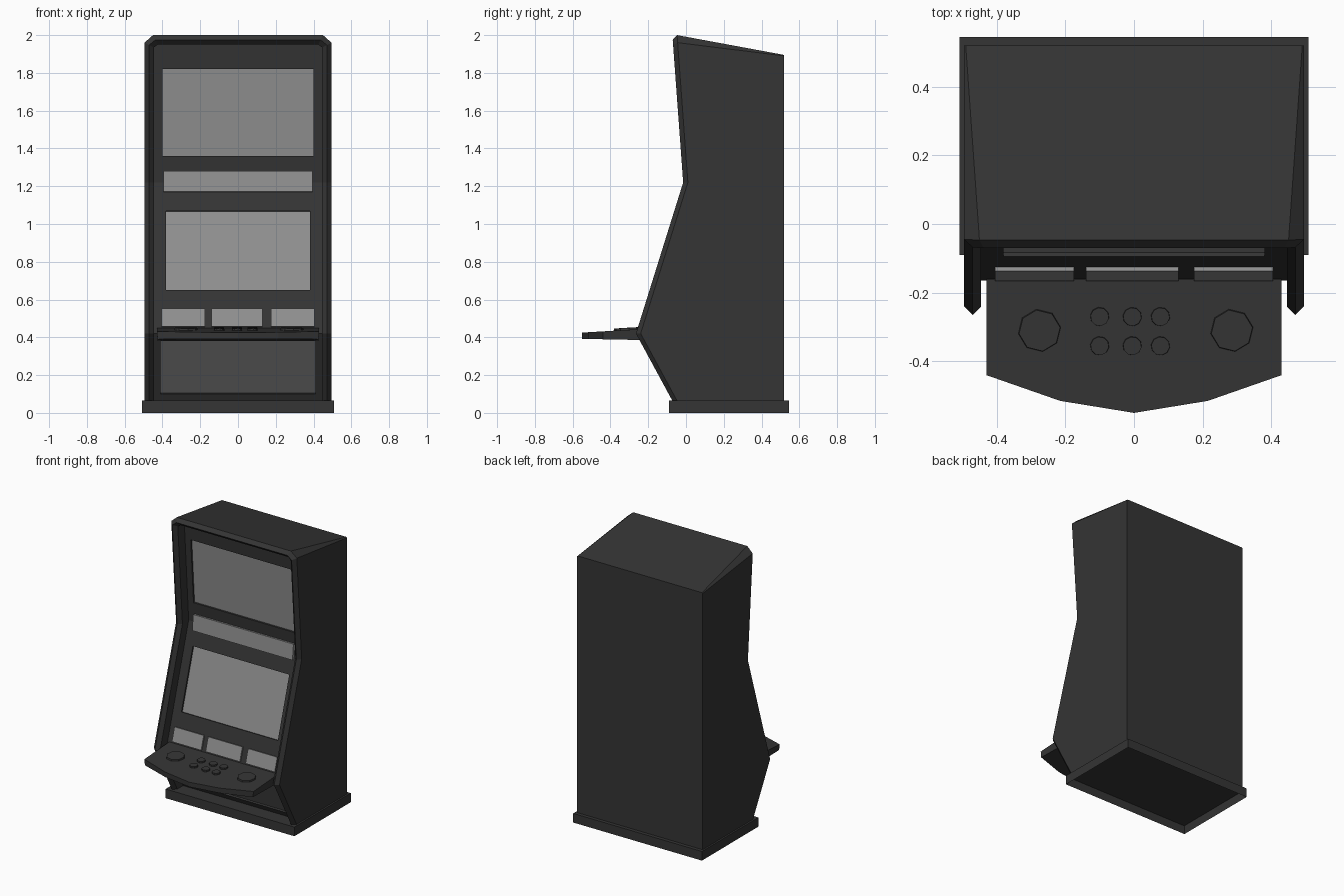
import bpy, bmesh, math
from mathutils import Vector

if "Cube" in bpy.data.objects:
    bpy.data.objects.remove(bpy.data.objects["Cube"])

def material(name, v):
    m = bpy.data.materials.new(name)
    m.diffuse_color = (v, v, v, 1)
    m.use_nodes = True
    m.node_tree.nodes["Principled BSDF"].inputs["Base Color"].default_value = m.diffuse_color
    return m

DARK = material("dark_shell", 0.035)
GLASS = material("screen_grey", 0.28)
SMOKE = material("lower_panel_grey", 0.13)

def finish(name, bm, mat):
    bmesh.ops.recalc_face_normals(bm, faces=bm.faces)
    me = bpy.data.meshes.new(name)
    bm.to_mesh(me)
    bm.free()
    ob = bpy.data.objects.new(name, me)
    bpy.context.collection.objects.link(ob)
    me.materials.append(mat)
    return ob

def interp(pts, z):
    for (y0, z0), (y1, z1) in zip(pts, pts[1:]):
        if z <= z1 or (y1, z1) == pts[-1]:
            return y0 + (y1 - y0) * (z - z0) / (z1 - z0)

RIM = [(-0.07, 0.06), (-0.265, 0.42), (-0.015, 1.22), (-0.07, 1.97)]   # front edge, side view
FLOOR = [(0.02, 0.06), (-0.165, 0.42), (0.08, 1.22), (0.03, 1.95)]     # recessed fascia

# Cabinet shell: an upside-down U lofted back -> outer edge -> ridge -> inner edge -> fascia
def half_u(d):
    return [(0.495 - d, 0.06), (0.495 - d, 0.42), (0.495 - d, 1.22),
            (0.495 - d, 1.96 - 0.5 * d), (0.45 - 0.5 * d, 2.0 - d)]

def loop(d, y_of):
    half = [(x, y_of(z), z) for x, z in half_u(d)]
    return half + [(-x, y, z) for x, y, z in reversed(half)]

back_half = [(0.495, 0.52, z) for z in (0.06, 0.42, 1.22, 1.89)] + [(0.49, 0.52, 1.895)]
loops = [back_half + [(-x, y, z) for x, y, z in reversed(back_half)],
         loop(0, lambda z: interp(RIM, z) + 0.025),
         loop(0.025, lambda z: interp(RIM, z)),
         loop(0.05, lambda z: interp(RIM, z) + 0.025),
         loop(0.05, lambda z: interp(FLOOR, z))]
bm = bmesh.new()
rows = [[bm.verts.new(p) for p in l] for l in loops]
for a, b in zip(rows, rows[1:]):
    for i in range(9):
        bm.faces.new((a[i], a[i + 1], b[i + 1], b[i]))
for r in (rows[0], rows[-1]):                       # back wall and fascia
    for i in range(4):
        bm.faces.new((r[i], r[i + 1], r[8 - i], r[9 - i]))
bm.faces.new([r[0] for r in rows] + [r[9] for r in reversed(rows)])
cabinet = finish("cabinet_shell", bm, DARK)

# Slabs lying on the fascia, between two depths along its normal
def slab(name, x0, x1, z0, z1, lo, hi, mat):
    p0, p1 = (Vector((0, interp(FLOOR, z), z)) for z in (z0, z1))
    t = (p1 - p0).normalized()
    n = Vector((0, -t.z, t.y))
    bm = bmesh.new()
    q = [[bm.verts.new(p + n * d + Vector((x, 0, 0)))
          for x, p in ((x0, p0), (x1, p0), (x1, p1), (x0, p1))] for d in (lo, hi)]
    bm.faces.new(q[0])
    bm.faces.new(q[1])
    for i in range(4):
        j = (i + 1) % 4
        bm.faces.new((q[0][i], q[0][j], q[1][j], q[1][i]))
    return finish(name, bm, mat)

# Inset screens, each in its own pocket
for name, w, z0, z1, mat in (("upper_screen", 0.40, 1.36, 1.82, GLASS),
                             ("main_screen", 0.38, 0.65, 1.07, GLASS),
                             ("lower_panel", 0.41, 0.10, 0.38, SMOKE)):
    cut = slab(name + "_cutter", -w, w, z0, z1, -0.015, 0.02, DARK)
    cut.hide_render = True
    cut.hide_viewport = True
    mod = cabinet.modifiers.new(name + "_pocket", 'BOOLEAN')
    mod.operation = 'DIFFERENCE'
    mod.solver = 'EXACT'
    mod.object = cut
    slab(name, -w, w, z0, z1, -0.02, -0.012, mat)

# Raised strip and three small displays
slab("middle_strip", -0.395, 0.395, 1.17, 1.28, -0.01, 0.01, GLASS).location.y = -0.006
for name, x0, x1 in (("left_display", -0.405, -0.175), ("centre_display", -0.14, 0.13),
                     ("right_display", 0.175, 0.405)):
    slab(name, x0, x1, 0.455, 0.55, -0.005, 0.012, GLASS)

# Plinth, hollow underneath
bm = bmesh.new()
bmesh.ops.create_cube(bm, size=1)
for v in bm.verts:
    v.co = (v.co.x * 1.015, v.co.y * 0.635 + 0.2275, 0.0325 + v.co.z * 0.065)
bm.faces.ensure_lookup_table()
under = [f for f in bm.faces if f.calc_center_median().z < 0.01]
bmesh.ops.inset_region(bm, faces=under, thickness=0.012)
bmesh.ops.translate(bm, verts=under[0].verts, vec=(0, 0, 0.055))
finish("plinth", bm, DARK)

# Button deck, tilted slightly up toward the cabinet
def deck_z(y):
    return 0.425 + (y + 0.55) * 0.06

outline = [(0.43, -0.16), (0.43, -0.44), (0.215, -0.515), (0, -0.55),
           (-0.215, -0.515), (-0.43, -0.44), (-0.43, -0.16)]
bm = bmesh.new()
top = [bm.verts.new((x, y, deck_z(y))) for x, y in outline]
low = [bm.verts.new((x * 0.99, y, 0.392 - (y + 0.55) * 0.02)) for x, y in outline]
bm.faces.new(top)
bm.faces.new(low)
for i in range(7):
    j = (i + 1) % 7
    bm.faces.new((top[i], top[j], low[j], low[i]))
finish("button_deck", bm, DARK)

# Buttons
def button(name, x, y, r, h, sides):
    bm = bmesh.new()
    bmesh.ops.create_cone(bm, cap_ends=True, segments=sides, radius1=r, radius2=r * 0.96, depth=h)
    ob = finish(name, bm, DARK)
    ob.location = (x, y, deck_z(y) + h / 2 - 0.003)
    ob.rotation_euler = (math.atan(0.06), 0, 0.15)

for side, x in (("left", -0.275), ("right", 0.285)):
    button(side + "_large_button", x, -0.31, 0.063, 0.014, 8)
for i, x in enumerate((-0.1, -0.005, 0.077)):
    for j, y in enumerate((-0.27, -0.355)):
        button(f"small_button_{i}_{j}", x, y, 0.028, 0.014, 10)
